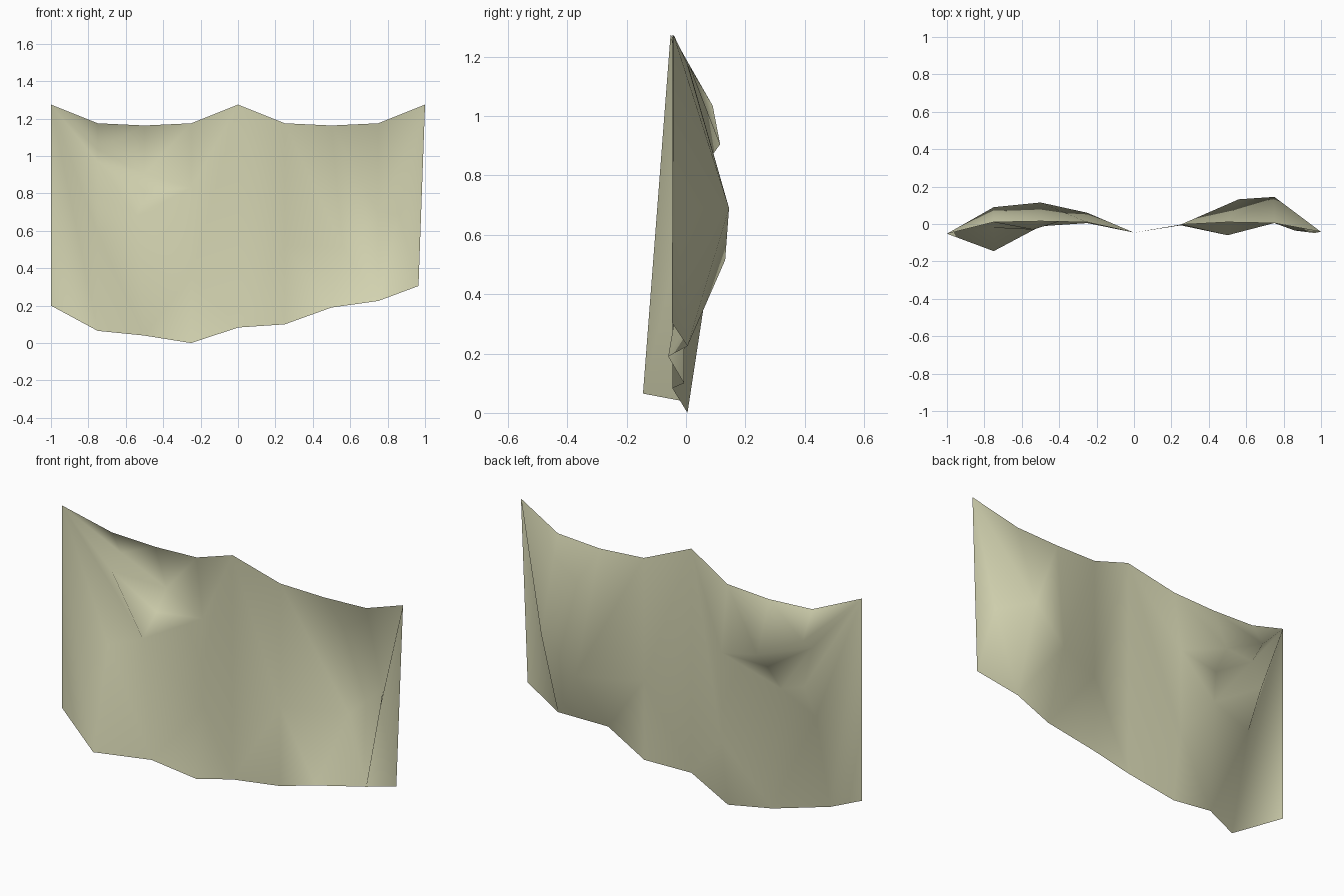
import bpy, bmesh

if "Cube" in bpy.data.objects:
    bpy.data.objects.remove(bpy.data.objects["Cube"])

# Vertical fold lines of the hanging cloth, each a list of points from top to bottom
COLUMNS = [
    [(-1, -.052, 1.275), (-1, -.052, .20)],
    [(-.75, .01, 1.175), (-.75, .09, 1.035), (-.75, .01, .97),
     (-.75, .08, .79), (-.75, -.02, .59), (-.75, -.145, .065)],
    [(-.5, .015, 1.163), (-.5, .115, .905), (-.5, .03, .81), (-.54, -.03, .68), (-.5, -.012, .04)],
    [(-.25, .01, 1.175), (-.25, .06, .83), (-.25, .06, .36), (-.25, .005, 0)],
    [(0, -.046, 1.275), (0, -.046, .083)],
    [(.25, -.003, 1.175), (.25, -.003, .52), (.25, -.007, .10)],
    [(.5, .01, 1.163), (.56, .132, .515), (.5, -.06, .19)],
    [(.75, .005, 1.175), (.75, .145, .69), (.75, .005, .225)],
    [(1, -.042, 1.275), (.86, -.035, .69), (.965, -.048, .305)],
]
# How neighbouring fold lines are joined: step down on the left (L) or right (R) line
STEPS = ["RRRRRL", "LRLRRLLRL", "LRLLRLR", "LLRL", "RLR", "RLRL", "RLRL", "LRLR"]


def zip_columns(bm, left, right, steps):
    """Join two fold lines with triangles, following the given steps."""
    i = j = 0
    for step in steps:
        if step == "L":
            bm.faces.new((left[i], left[i + 1], right[j]))
            i += 1
        else:
            bm.faces.new((left[i], right[j + 1], right[j]))
            j += 1


# Cloth sheet
bm = bmesh.new()
cols = [[bm.verts.new(p) for p in pts] for pts in COLUMNS]
for a, b, steps in zip(cols, cols[1:], STEPS):
    zip_columns(bm, a, b, steps)
# Flat strip along the right edge
bm.faces.new(cols[-1])
for f in bm.faces:
    f.smooth = True
mesh = bpy.data.meshes.new("hanging_cloth")
bm.to_mesh(mesh)
bm.free()

# Pale khaki fabric
mat = bpy.data.materials.new("pale_khaki")
mat.diffuse_color = (.67, .67, .45, 1)
mat.use_nodes = True
mat.node_tree.nodes["Principled BSDF"].inputs["Base Color"].default_value = mat.diffuse_color
mesh.materials.append(mat)
cloth = bpy.data.objects.new("hanging_cloth", mesh)
bpy.context.collection.objects.link(cloth)
